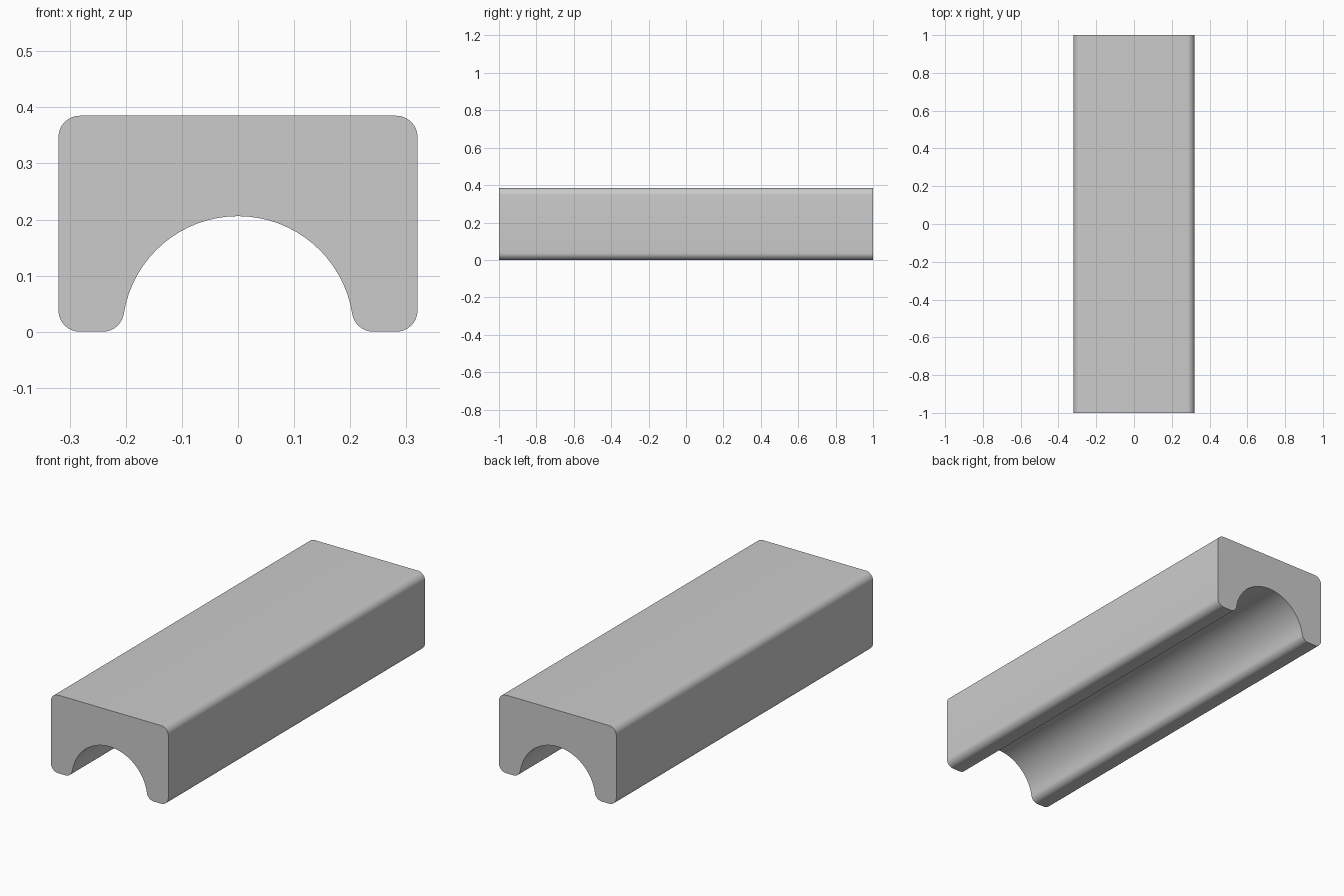
import bpy, bmesh, math

if "Cube" in bpy.data.objects:
    bpy.data.objects.remove(bpy.data.objects["Cube"])

HALF_W, HEIGHT, HALF_L = 0.32, 0.385, 1.0
R = 0.038          # corner rounding
ARCH = 0.206       # radius of the channel, centred on the ground line


def arc(cx, cz, r, a0, a1, n):
    return [(cx + r * math.cos(a0 + (a1 - a0) * i / n),
             cz + r * math.sin(a0 + (a1 - a0) * i / n)) for i in range(n + 1)]


# Foot fillet is tangent to both the channel and the ground
foot_x = math.sqrt((ARCH + R) ** 2 - R ** 2)
tangent = math.atan2(R, foot_x)

# Right half of the cross-section, from channel crown to top corner
half = arc(0, 0, ARCH, math.pi / 2, tangent, 16)
half += arc(foot_x, R, R, math.pi + tangent, 1.5 * math.pi, 8)[1:]
half += arc(HALF_W - R, R, R, -math.pi / 2, 0, 8)
half += arc(HALF_W - R, HEIGHT - R, R, 0, math.pi / 2, 8)

# Mirror to the left half, sharing the crown point
profile = half + [(-x, z) for x, z in reversed(half[1:])]

# Extrude the cross-section along y
bm = bmesh.new()
face = bm.faces.new([bm.verts.new((x, -HALF_L, z)) for x, z in profile])
ext = bmesh.ops.extrude_face_region(bm, geom=[face], use_keep_orig=True)
moved = [v for v in ext["geom"] if isinstance(v, bmesh.types.BMVert)]
bmesh.ops.translate(bm, verts=moved, vec=(0, 2 * HALF_L, 0))
bmesh.ops.recalc_face_normals(bm, faces=bm.faces[:])

mesh = bpy.data.meshes.new("channel_block")
bm.to_mesh(mesh)
bm.free()
block = bpy.data.objects.new("channel_block", mesh)
bpy.context.collection.objects.link(block)

# Smooth curves, sharp ends
bpy.context.view_layer.objects.active = block
block.select_set(True)
bpy.ops.object.shade_smooth_by_angle(angle=math.radians(30))
